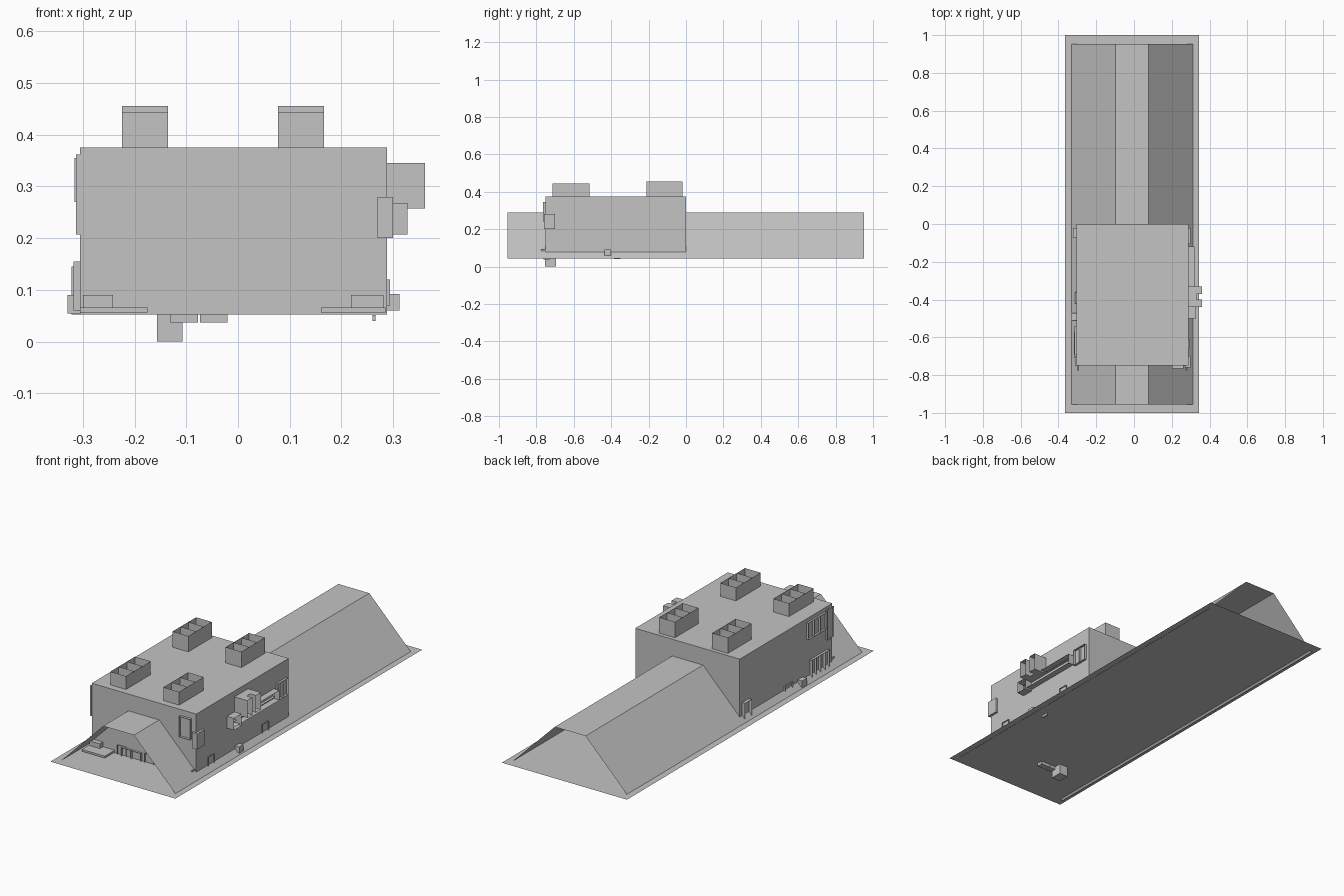
import bpy, bmesh
from mathutils import Vector, Matrix

cube = bpy.data.objects.get("Cube")
if cube:
    bpy.data.objects.remove(cube)

grey = bpy.data.materials.new("plain grey")
grey.use_nodes = True
grey.diffuse_color = (0.55, 0.55, 0.55, 1)
grey.node_tree.nodes["Principled BSDF"].inputs["Base Color"].default_value = (0.55, 0.55, 0.55, 1)


def finish(name, bm):
    mesh = bpy.data.meshes.new(name)
    bm.to_mesh(mesh)
    bm.free()
    mesh.materials.append(grey)
    obj = bpy.data.objects.new(name, mesh)
    bpy.context.scene.collection.objects.link(obj)
    return obj


def box(name, xs, ys, zs, open_dir=None, split_axis=None, cells=1):
    """Box between ranges; optionally open on one side, with dividers along an axis."""
    lo, hi = Vector((xs[0], ys[0], zs[0])), Vector((xs[1], ys[1], zs[1]))
    size, mid = hi - lo, (lo + hi) / 2
    bm = bmesh.new()
    bmesh.ops.create_cube(bm, size=1)
    if open_dir:
        lids = [f for f in bm.faces if f.normal.dot(Vector(open_dir)) > 0.9]
        bmesh.ops.delete(bm, geom=lids, context='FACES')
    for i in range(1, cells):
        corners = []
        for a, b in ((-.5, -.5), (.5, -.5), (.5, .5), (-.5, .5)):
            p = [a, b]
            p.insert(split_axis, i / cells - .5)
            corners.append(bm.verts.new(p))
        bm.faces.new(corners)
    bmesh.ops.transform(bm, matrix=Matrix.Translation(mid) @ Matrix.Diagonal((*size, 1)), verts=bm.verts)
    return finish(name, bm)


# Ground sheet
bm = bmesh.new()
bm.faces.new([bm.verts.new(p) for p in
              ((-.365, -1, .052), (.345, -1, .052), (.345, 1, .052), (-.365, 1, .052))])
finish("ground_sheet", bm)

# Long open-ended hall with sloping sides
bm = bmesh.new()
profile = [(-.34, .043), (-.097, .289), (.078, .289), (.322, .043)]
rows = [[bm.verts.new((x, y, z)) for x, z in profile] for y in (-.955, .953)]
for i in range(3):
    bm.faces.new((rows[0][i], rows[0][i + 1], rows[1][i + 1], rows[1][i]))
finish("sloped_hall", bm)

# Main block
box("main_block", (-.305, .288), (-.75, 0), (.053, .375))

# Roof vents: open-topped boxes with dividers
UP, OUT, FRONT, LEFTWARD = (0, 0, 1), (1, 0, 0), (0, -1, 0), (-1, 0, 0)
for side, xs in (("right", (-.224, -.135)), ("left", (.077, .166))):
    box("front_vent_" + side, xs, (-.715, -.515), (.375, .443), UP, 1, 3)
    box("rear_vent_" + side, xs, (-.21, -.02), (.375, .456), UP, 1, 3)

# Balcony and hoods on the +x wall
box("balcony_tray", (.288, .32), (-.5, -.12), (.215, .265), OUT)
box("balcony_ledge", (.288, .328), (-.5, -.44), (.207, .268), OUT)
box("balcony_rail", (.288, .302), (-.49, -.13), (.23, .255), OUT)
for i, y in enumerate((-.44, -.37)):
    box("wall_hood_%d" % i, (.288, .361), (y, y + .04), (.257, .345), OUT)
box("hood_link", (.288, .33), (-.40, -.37), (.257, .345), OUT)
box("rear_window", (.288, .30), (-.105, -.02), (.2, .285), OUT, 1, 2)
for i, y in enumerate((-.66, -.22)):
    box("low_vent_%d" % i, (.288, .294), (y, y + .05), (.07, .12), OUT)
box("step_box", (.288, .312), (-.435, -.4), (.06, .092))
box("corner_box", (.27, .30), (-.76, -.7), (.2, .28))
box("floor_peg", (.26, .266), (-.385, -.35), (.04, .052))

# Windows and vents on the -x wall
box("window_row", (-.316, -.305), (-.69, -.54), (.27, .355), LEFTWARD, 1, 3)
box("corner_window", (-.313, -.305), (-.752, -.70), (.207, .362), LEFTWARD)
box("door_row", (-.318, -.305), (-.71, -.57), (.06, .155), LEFTWARD, 1, 4)
box("low_step", (-.33, -.305), (-.51, -.47), (.055, .09))
box("low_hatch", (-.313, -.305), (-.42, -.36), (.055, .1), LEFTWARD)
box("rear_door", (-.322, -.305), (-.075, -.02), (.053, .145), LEFTWARD)

# Front wall fittings inside the hall mouth
box("front_window", (.2, .262), (-.764, -.75), (.24, .345), FRONT)
box("front_post", (-.157, -.107), (-.755, -.695), (0, .1), FRONT)
for i, x in enumerate((-.13, -.073)):
    box("front_panel_%d" % i, (x, x + .053), (-.762, -.73), (.037, .095), FRONT)
box("front_low_panel", (0, .05), (-.758, -.75), (.053, .1), FRONT)
for side, slab, crate in (("right", (-.305, -.175), (-.3, -.242)), ("left", (.16, .285), (.218, .281))):
    box("floor_slab_" + side, slab, (-.83, -.75), (.056, .066))
    box("floor_crate_" + side, crate, (-.775, -.75), (.056, .09))
